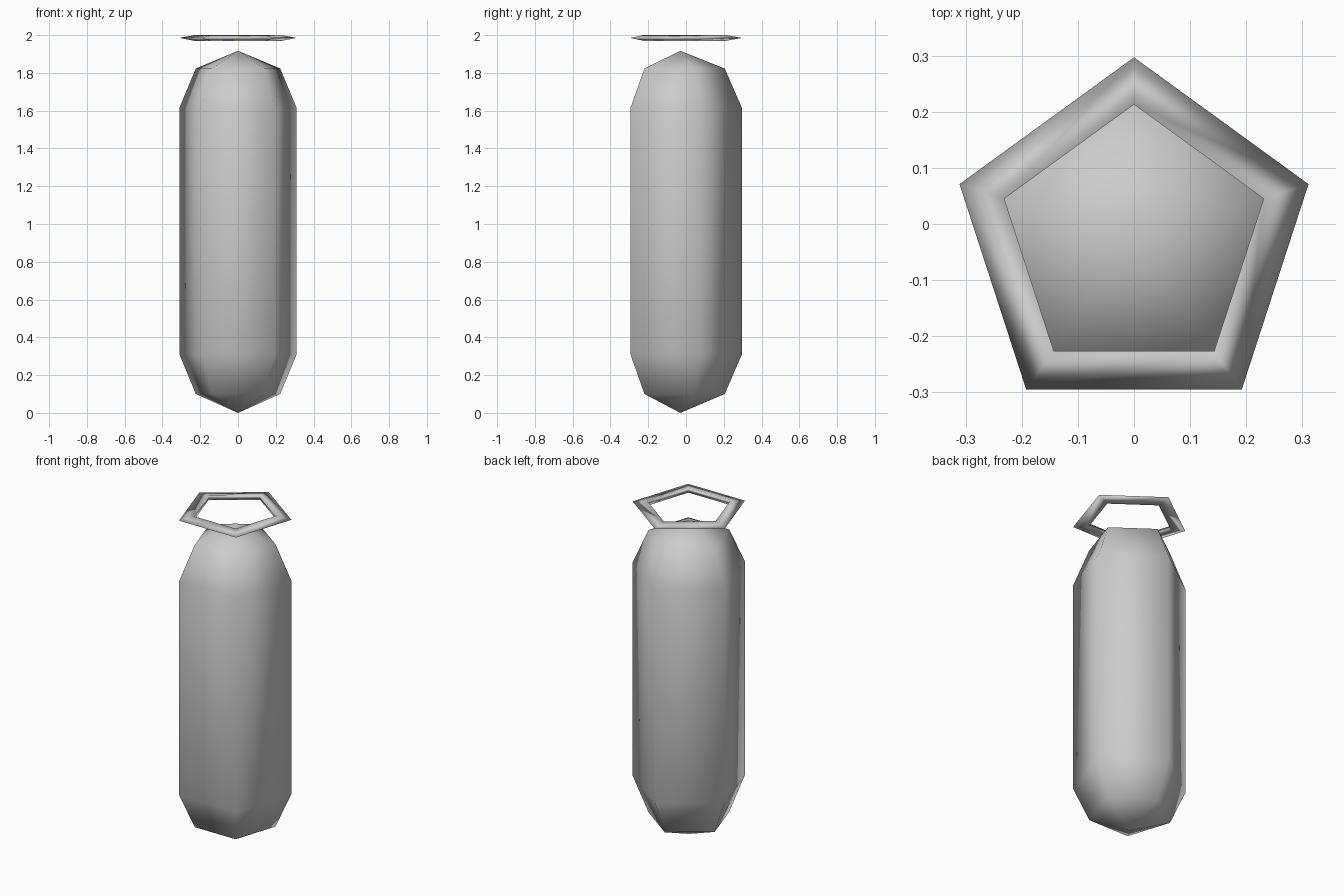
import bpy, bmesh, math

if "Cube" in bpy.data.objects:
    bpy.data.objects.remove(bpy.data.objects["Cube"])

SIDES = 5
CENTRE_Y = -0.03


def ring_points(bm, radius, z):
    # one pentagon of vertices, point towards +y
    verts = []
    for i in range(SIDES):
        a = math.pi / 2 + i * math.tau / SIDES
        verts.append(bm.verts.new((radius * math.cos(a), CENTRE_Y + radius * math.sin(a), z)))
    return verts


def bridge(bm, lower, upper):
    for i in range(SIDES):
        j = (i + 1) % SIDES
        bm.faces.new((lower[i], lower[j], upper[j], upper[i]))


def finish(bm, name):
    bmesh.ops.recalc_face_normals(bm, faces=bm.faces)
    for f in bm.faces:
        f.smooth = True
    mesh = bpy.data.meshes.new(name)
    bm.to_mesh(mesh)
    bm.free()
    obj = bpy.data.objects.new(name, mesh)
    bpy.context.collection.objects.link(obj)
    return obj


# Capsule body: five-sided column with faceted domed ends
bm = bmesh.new()
rings = [ring_points(bm, r, z) for r, z in
         [(0.235, 0.10), (0.327, 0.312), (0.327, 1.613), (0.235, 1.823)]]
for low, high in zip(rings, rings[1:]):
    bridge(bm, low, high)
bottom = bm.verts.new((0, CENTRE_Y, 0.0))
top = bm.verts.new((0, CENTRE_Y, 1.917))
for i in range(SIDES):
    j = (i + 1) % SIDES
    bm.faces.new((bottom, rings[0][j], rings[0][i]))
    bm.faces.new((top, rings[-1][i], rings[-1][j]))
finish(bm, "capsule_body")

# Floating halo: pentagonal ring with a flattened triangular section
bm = bmesh.new()
section = [ring_points(bm, r, z) for r, z in
           [(0.327, 1.985), (0.243, 2.0), (0.243, 1.97)]]
for k in range(3):
    bridge(bm, section[k], section[(k + 1) % 3])
finish(bm, "halo_ring")
